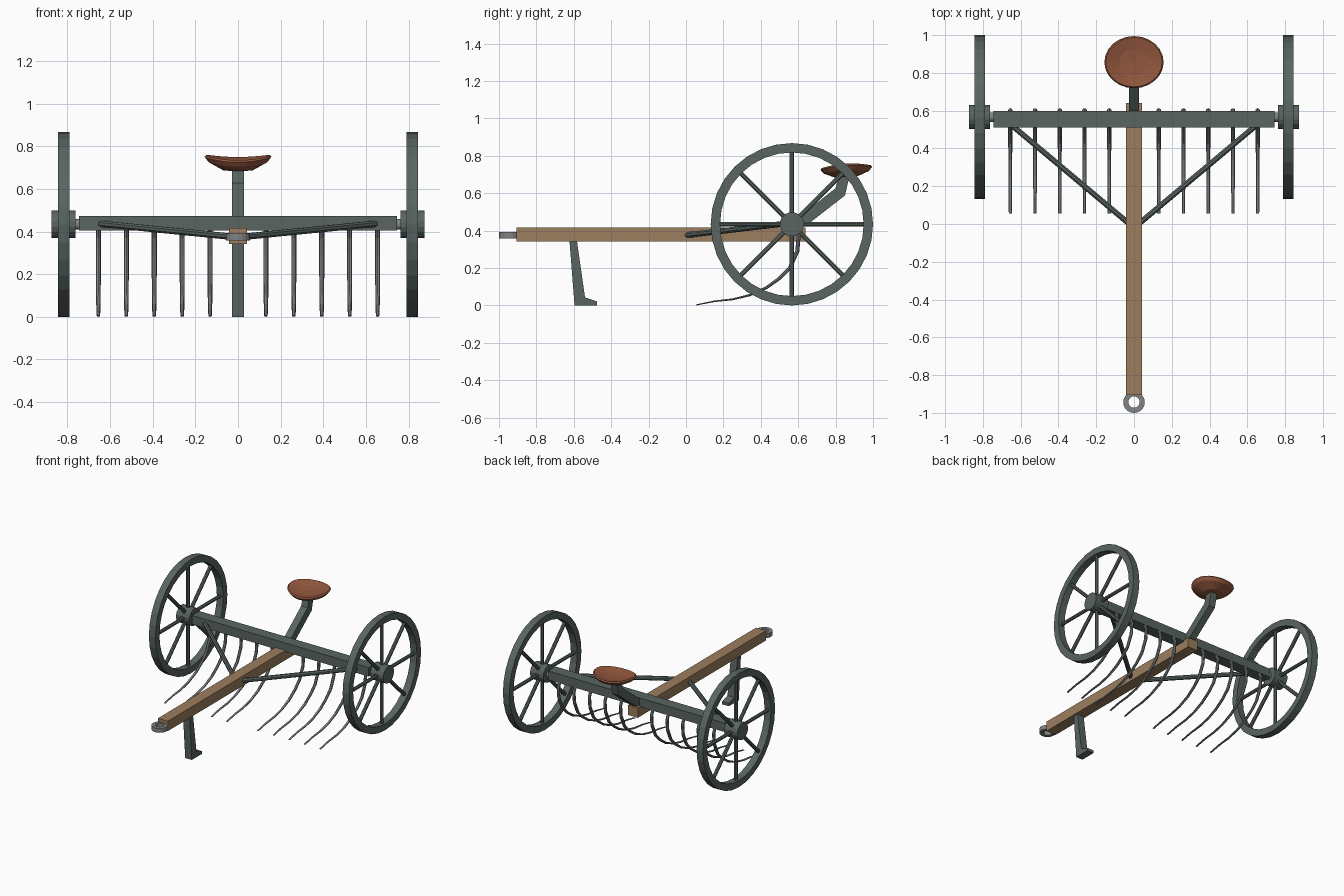
import bpy, bmesh
from math import sin, cos, pi
from mathutils import Vector

if "Cube" in bpy.data.objects:
    bpy.data.objects.remove(bpy.data.objects["Cube"])


def material(name, rgb):
    m = bpy.data.materials.new(name)
    m.diffuse_color = (*rgb, 1)
    m.use_nodes = True
    m.node_tree.nodes["Principled BSDF"].inputs["Base Color"].default_value = m.diffuse_color
    return m


IRON = material("painted_iron", (0.10, 0.13, 0.12))
STEEL = material("bare_steel", (0.22, 0.23, 0.23))
WOOD = material("wood", (0.33, 0.21, 0.11))
LEATHER = material("seat_red", (0.30, 0.10, 0.05))


def make(name, verts, faces, mat, mirror=False):
    me = bpy.data.meshes.new(name)
    me.from_pydata([tuple(v) for v in verts], [], faces)
    bm = bmesh.new()
    bm.from_mesh(me)
    bmesh.ops.recalc_face_normals(bm, faces=bm.faces)
    bm.to_mesh(me)
    bm.free()
    me.materials.append(mat)
    ob = bpy.data.objects.new(name, me)
    bpy.context.collection.objects.link(ob)
    if mirror:
        ob.modifiers.new("mirror", 'MIRROR').use_mirror_merge = False
    return ob


def loft(name, rings, mat, mirror=False, closed=False):
    """Skin a list of equal rings, capped unless closed into a loop."""
    n, k = len(rings[0]), len(rings)
    verts = [v for r in rings for v in r]
    faces = [(i * n + j, i * n + (j + 1) % n,
              (i + 1) % k * n + (j + 1) % n, (i + 1) % k * n + j)
             for i in range(k if closed else k - 1) for j in range(n)]
    if not closed:
        faces += [tuple(range(n)), tuple(range((k - 1) * n, k * n))]
    return make(name, verts, faces, mat, mirror)


def rod(name, a, b, r, mat, sides=8, mirror=False):
    a, b = Vector(a), Vector(b)
    q = (b - a).to_track_quat('Z', 'Y')
    circle = [q @ Vector((r * cos(2 * pi * (i + .5) / sides),
                          r * sin(2 * pi * (i + .5) / sides), 0)) for i in range(sides)]
    return loft(name, [[p + c for c in circle] for p in (a, b)], mat, mirror)


def extrude_x(name, profile, half, mat):
    return loft(name, [[(x, y, z) for y, z in profile] for x in (-half, half)], mat)


def box(name, y0, y1, z0, z1, half, mat):
    return extrude_x(name, [(y0, z0), (y1, z0), (y1, z1), (y0, z1)], half, mat)


# Wheels: square-section rim, hub and eight spokes
WX, WY, WZ, R = 0.817, 0.566, 0.434, 0.434
rim = []
for i in range(32):
    a = 2 * pi * i / 32
    rim.append([(WX + dx, WY + r * sin(a), WZ + r * cos(a))
                for dx, r in ((-.027, R), (.027, R), (.027, R - .05), (-.027, R - .05))])
loft("wheel_rim", rim, IRON, True, True)
rod("wheel_hub", (.763, WY, WZ), (.874, WY, WZ), .065, IRON, 16, True)
for i in range(8):
    s, c = sin(i * pi / 4), cos(i * pi / 4)
    rod("wheel_spoke", (WX, WY + .04 * s, WZ + .04 * c),
        (WX, WY + .40 * s, WZ + .40 * c), .0135, IRON, 8, True)

# Axle and cross beam
rod("axle", (-.79, WY, WZ), (.79, WY, WZ), .026, STEEL, 12)
box("cross_beam", .51, .597, .405, .473, .745, IRON)

# Draw pole with hitch ring
box("draw_pole", -.905, .64, .342, .417, .042, WOOD)
eye = []
for i in range(20):
    a = 2 * pi * i / 20
    eye.append([(r * cos(a), -.943 + r * sin(a), z)
                for r, z in ((.057, .359), (.057, .392), (.03, .392), (.03, .359))])
loft("hitch_ring", eye, STEEL, closed=True)

# Diagonal braces
rod("brace", (.03, .005, .376), (.65, .525, .437), .016, IRON, 8, True)

# Front stand
extrude_x("stand_leg", [(-.623, .345), (-.583, .345), (-.54, .043),
                        (-.476, .022), (-.476, 0), (-.596, 0)], .028, IRON)

# Curved rake teeth: y, z, half width, half thickness
PATH = [(.58, .425, .012, .011), (.602, .37, .012, .011), (.595, .29, .012, .011),
        (.555, .20, .012, .010), (.50, .145, .011, .009), (.43, .095, .011, .008),
        (.34, .055, .010, .006), (.25, .033, .010, .005), (.15, .022, .009, .004),
        (.055, .003, .008, .003)]
for k in range(1, 6):
    rings = []
    for i, (y, z, w, t) in enumerate(PATH):
        p, q = PATH[max(i - 1, 0)], PATH[min(i + 1, len(PATH) - 1)]
        d = Vector((q[0] - p[0], q[1] - p[1])).normalized()
        rings.append([(.131 * k + w * cos(a), y - d.y * t * sin(a), z + d.x * t * sin(a))
                      for a in [j * pi / 4 for j in range(8)]])
    loft("rake_tooth", rings, STEEL, True)

# Seat support
extrude_x("seat_post", [(.57, .41), (.64, .425), (.85, .588), (.876, .70),
                        (.82, .70), (.80, .627), (.60, .47)], .027, IRON)

# Dished seat: scale, height, amount of side lift
seat = []
for s, z, lift in ((.45, .688, 0), (.88, .712, .018), (1, .733, .018),
                   (.95, .742, .018), (.5, .731, .005), (.05, .728, 0)):
    ring = []
    for i in range(24):
        a = 2 * pi * i / 24
        x, y = s * cos(a), s * sin(a)
        ring.append((.157 * x, .857 + .138 * y, z + lift * x * x + .008 * y))
    seat.append(ring)
loft("seat", seat, LEATHER)
